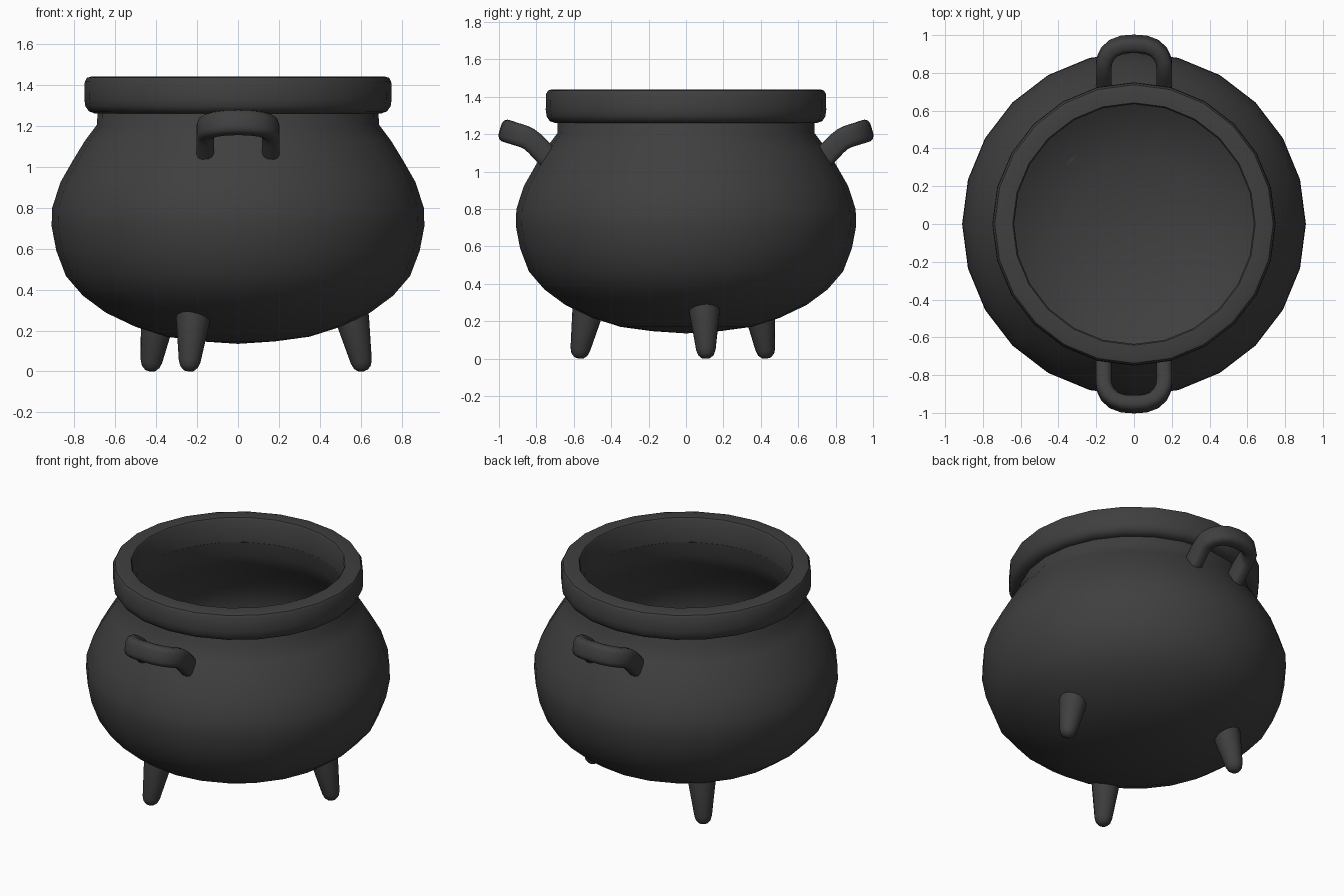
import bpy, bmesh
from math import sin, cos, pi, radians, atan2
from mathutils import Vector, Matrix

if "Cube" in bpy.data.objects:
    bpy.data.objects.remove(bpy.data.objects["Cube"])

iron = bpy.data.materials.new("dark_iron")
iron.diffuse_color = (0.05, 0.05, 0.05, 1)
iron.use_nodes = True
iron.node_tree.nodes["Principled BSDF"].inputs["Base Color"].default_value = iron.diffuse_color


def finish(name, bm):
    """Clean a bmesh and turn it into a named object."""
    bmesh.ops.remove_doubles(bm, verts=bm.verts, dist=1e-4)
    bmesh.ops.recalc_face_normals(bm, faces=bm.faces)
    mesh = bpy.data.meshes.new(name)
    bm.to_mesh(mesh)
    bm.free()
    mesh.materials.append(iron)
    ob = bpy.data.objects.new(name, mesh)
    bpy.context.collection.objects.link(ob)
    return ob


def skin(bm, rings, wrap=False):
    """Bridge rings of points with quads; wrap joins last ring to first."""
    rows = [[bm.verts.new(p) for p in ring] for ring in rings]
    n = len(rows[0])
    for i in range(len(rows) if wrap else len(rows) - 1):
        a, b = rows[i], rows[(i + 1) % len(rows)]
        for j in range(n):
            k = (j + 1) % n
            bm.faces.new((a[j], a[k], b[k], b[j]))
    return rows


def lathe(name, profile, seg, wrap=False):
    bm = bmesh.new()
    skin(bm, [[(r * cos(2 * pi * j / seg), r * sin(2 * pi * j / seg), z)
               for j in range(seg)] for r, z in profile], wrap)
    # collapse the pole slivers
    bmesh.ops.remove_doubles(bm, verts=bm.verts, dist=1e-4)
    bmesh.ops.dissolve_degenerate(bm, edges=bm.edges, dist=1e-5)
    return finish(name, bm)


# Pot body: outer belly, then the inner shell back down to the floor
outer = [(1e-5, .135), (.18, .147), (.35, .17), (.50, .218), (.645, .287), (.757, .37),
         (.84, .466), (.887, .59), (.91, .71), (.907, .80), (.866, .925),
         (.806, 1.03), (.748, 1.125), (.688, 1.205), (.685, 1.30)]
inner = [(.637, 1.38), (.637, 1.19), (.70, 1.09), (.76, 1.0), (.82, .90), (.858, .79),
         (.858, .71), (.835, .60), (.79, .49), (.715, .41), (.62, .335),
         (.48, .268), (.34, .22), (1e-5, .185)]
lathe("pot_body", outer + inner, 24)

# Thick rounded rim
rim = [(.635, 1.28), (.635, 1.43), (.642, 1.44), (.715, 1.44), (.737, 1.434), (.748, 1.415),
       (.75, 1.33), (.745, 1.295), (.728, 1.27), (.70, 1.26), (.66, 1.26)]
lathe("rim", rim, 24, wrap=True)


# Handles: rounded-rectangle section swept along a bent U path
def handle(name, turn):
    half = [(.16, .72, 1.06), (.16, .76, 1.10), (.16, .805, 1.147), (.16, .84, 1.175),
            (.157, .865, 1.187), (.14, .902, 1.199), (.108, .932, 1.208), (.06, .95, 1.214)]
    path = [Vector(p) for p in half] + [Vector((0, .954, 1.216))]
    path += [Vector((-x, y, z)) for x, y, z in reversed(half)]
    section = [(-.042, -.03), (-.042, .03), (-.034, .05), (-.016, .06), (.016, .06), (.034, .05),
               (.042, .03), (.042, -.03), (.034, -.05), (.016, -.06), (-.016, -.06), (-.034, -.05)]
    rings = []
    for i, p in enumerate(path):
        t = (path[min(i + 1, len(path) - 1)] - path[max(i - 1, 0)]).normalized()
        # pitch eases from steep at the pot to shallow at the bar
        f = min(max((p.y - .78) / .08, 0), 1)
        a = radians(46 + (16 - 46) * f)
        up = Vector((0, -sin(a), cos(a)))
        side = t.cross(up).normalized()
        rings.append([p + side * s + up * u for s, u in section])
    bm = bmesh.new()
    rows = skin(bm, rings)
    bm.faces.new(rows[0])
    bm.faces.new(rows[-1])
    bmesh.ops.rotate(bm, verts=bm.verts, matrix=Matrix.Rotation(turn, 3, 'Z'))
    finish(name, bm)


handle("back_handle", 0)
handle("front_handle", pi)


# Three tapered legs with rounded feet, splayed outward
def leg(name, x, y):
    profile = [(1e-3, 0), (.025, .005), (.043, .022), (.053, .05), (.082, .25), (.086, .29)]
    seg = 16
    bm = bmesh.new()
    rows = skin(bm, [[(r * cos(2 * pi * j / seg), r * sin(2 * pi * j / seg), z)
                      for j in range(seg)] for r, z in profile])
    bm.faces.new(rows[0])
    bm.faces.new(rows[-1])
    m = (Matrix.Translation((x, y, 0)) @ Matrix.Rotation(atan2(y, x), 4, 'Z')
         @ Matrix.Rotation(radians(-12), 4, 'Y'))
    bmesh.ops.transform(bm, matrix=m, verts=bm.verts)
    low = min(v.co.z for v in bm.verts)
    bmesh.ops.translate(bm, verts=bm.verts, vec=(0, 0, -low))
    finish(name, bm)


leg("right_leg", .612, .108)
leg("front_leg", -.24, -.575)
leg("back_leg", -.43, .432)

# Smooth shading with sharp creases kept
for ob in bpy.context.collection.objects:
    ob.select_set(True)
    bpy.context.view_layer.objects.active = ob
bpy.ops.object.shade_smooth_by_angle(angle=radians(40))
